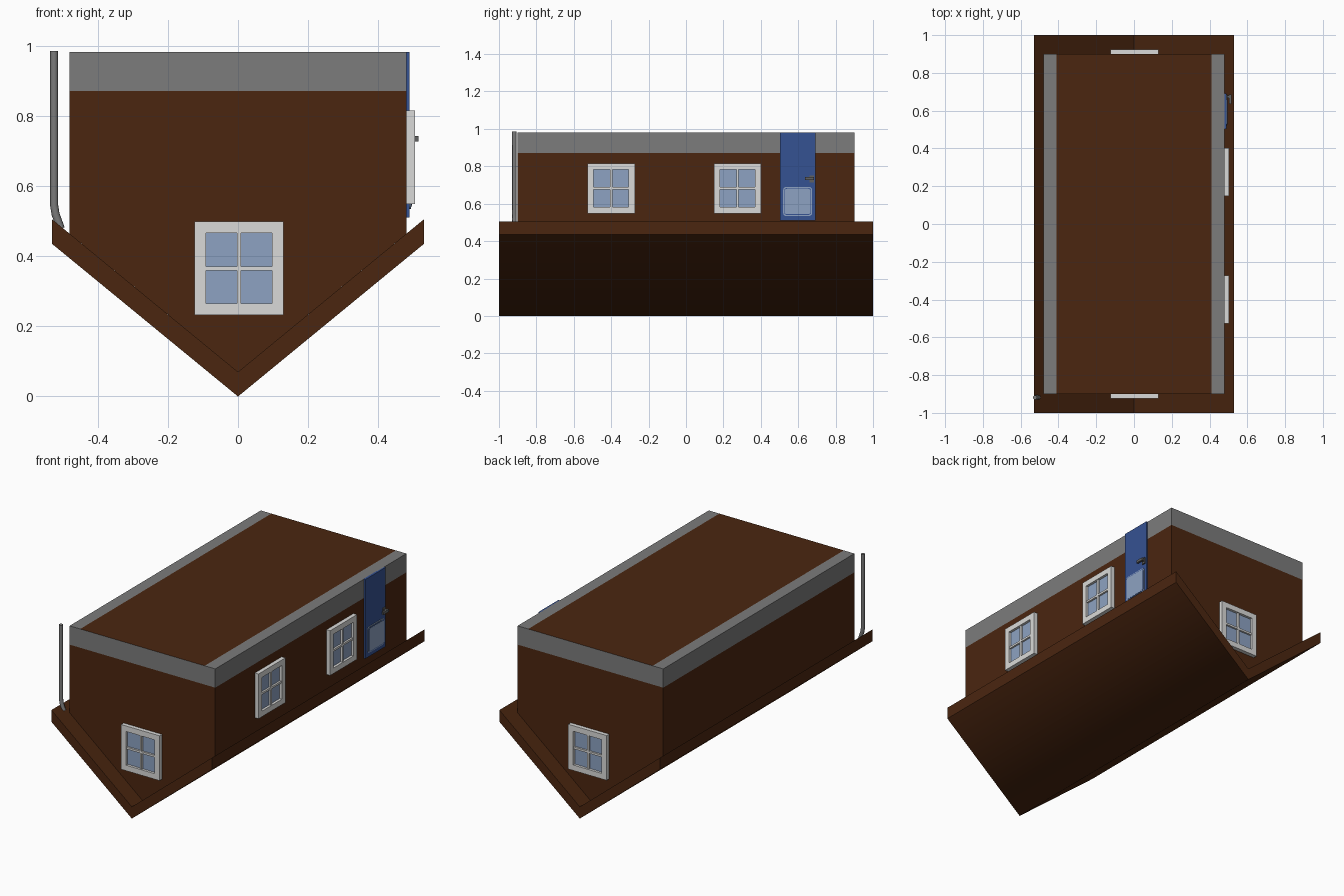
import bpy, bmesh, math
from mathutils import Matrix, Vector

if "Cube" in bpy.data.objects:
    bpy.data.objects.remove(bpy.data.objects["Cube"])


def mat(name, rgb):
    m = bpy.data.materials.new(name)
    m.diffuse_color = (*rgb, 1)
    m.use_nodes = True
    m.node_tree.nodes["Principled BSDF"].inputs["Base Color"].default_value = m.diffuse_color
    return m


BROWN = mat("brown_wood", (0.07, 0.019, 0.005))
GREY = mat("grey_stone", (0.20, 0.20, 0.20))
WHITE = mat("white_frame", (0.70, 0.70, 0.69))
GLASS = mat("blue_glass", (0.266, 0.361, 0.539))
BLUE = mat("blue_door", (0.036, 0.084, 0.29))
METAL = mat("dark_metal", (0.12, 0.12, 0.12))


def finish(name, bm, mats, matrix=None):
    bmesh.ops.recalc_face_normals(bm, faces=bm.faces)
    me = bpy.data.meshes.new(name)
    bm.to_mesh(me)
    bm.free()
    for m in mats:
        me.materials.append(m)
    ob = bpy.data.objects.new(name, me)
    bpy.context.collection.objects.link(ob)
    if matrix:
        ob.matrix_world = matrix
    return ob


def box(bm, x0, x1, y0, y1, z0, z1, mi=0):
    m = Matrix.Translation(((x0 + x1) / 2, (y0 + y1) / 2, (z0 + z1) / 2)) @ \
        Matrix.Diagonal((x1 - x0, y1 - y0, z1 - z0, 1))
    vs = bmesh.ops.create_cube(bm, size=1, matrix=m)["verts"]
    for f in {f for v in vs for f in v.link_faces}:
        f.material_index = mi


def prism(bm, pts, y0, y1):
    f = bm.faces.new([bm.verts.new((x, y0, z)) for x, z in pts])
    r = bmesh.ops.extrude_face_region(bm, geom=[f])
    bmesh.ops.translate(bm, vec=(0, y1 - y0, 0),
                        verts=[v for v in r["geom"] if isinstance(v, bmesh.types.BMVert)])


# Upside-down roof: a thick V, shaded smoothly across its ridge
bm = bmesh.new()
prism(bm, [(0, 0), (0.53, 0.435), (0.53, 0.505), (0, 0.07), (-0.53, 0.505), (-0.53, 0.435)], -1, 1)
bm.normal_update()
for f in bm.faces:
    f.smooth = abs(f.normal.y) < 0.5
for e in bm.edges:
    e.smooth = all(abs(v.co.x) < 0.01 and v.co.z < 0.01 for v in e.verts)
finish("roof", bm, [BROWN])

# House body with a grey foundation band and grey strips along the top
bm = bmesh.new()
prism(bm, [(0, 0.07), (0.48, 0.464), (0.48, 0.982), (-0.48, 0.982), (-0.48, 0.464)], -0.9, 0.9)
for co, no in (((0, 0, 0.87), (0, 0, 1)), ((0.41, 0, 0), (1, 0, 0)), ((-0.41, 0, 0), (1, 0, 0))):
    bmesh.ops.bisect_plane(bm, geom=bm.verts[:] + bm.edges[:] + bm.faces[:], plane_co=co, plane_no=no)
bmesh.ops.recalc_face_normals(bm, faces=bm.faces)
for f in bm.faces:
    c = f.calc_center_median()
    if f.normal.z > 0.9:
        f.material_index = int(abs(c.x) > 0.41)
    else:
        f.material_index = int(c.z > 0.87)
finish("house_body", bm, [BROWN, GREY])


# Four-pane windows, local outside is -y
def window(name, matrix, w=0.253, h=0.267, b=0.033, m=0.006):
    bm = bmesh.new()
    x, z = w / 2, h / 2
    for s in (-1, 1):
        box(bm, -x, x, -0.024, 0.005, *sorted((s * z, s * (z - b))))
        box(bm, *sorted((s * x, s * (x - b))), -0.024, 0.005, b - z, z - b)
        box(bm, -x + b, x - b, -0.02, 0.005, *sorted((s * m, s * m * 0.0)))
        box(bm, -m, m, -0.02, 0.005, *sorted((s * m, s * (z - b))))
    box(bm, b - x, x - b, -0.009, 0.004, b - z, z - b, 1)
    finish(name, bm, [WHITE, GLASS], matrix)


def place(x, y, z, deg):
    return Matrix.Translation((x, y, z)) @ Matrix.Rotation(math.radians(deg), 4, 'Z')


window("front_window", place(0.003, -0.9, 0.365, 0))
window("back_window", place(0.003, 0.9, 0.365, 180))
window("side_window_front", place(0.48, -0.4, 0.682, 90))
window("side_window_back", place(0.48, 0.275, 0.682, 90))


# Door on the right side with a rounded pane
def rounded_plate(bm, w, h, r, d0, d1, mi):
    pts = []
    for k, (sx, sz) in enumerate(((1, 1), (-1, 1), (-1, -1), (1, -1))):
        for i in range(4):
            a = math.radians(90 * k + 30 * i)
            pts.append((sx * (w / 2 - r) + r * math.cos(a), sz * (h / 2 - r) + r * math.sin(a)))
    old = set(bm.faces)
    prism(bm, pts, d0, d1)
    for f in set(bm.faces) - old:
        f.material_index = mi


bm = bmesh.new()
box(bm, -0.095, 0.095, -0.009, 0.004, 0.51 - 0.612, 0.982 - 0.612)
rounded_plate(bm, 0.155, 0.155, 0.015, -0.013, -0.005, 1)
rounded_plate(bm, 0.143, 0.143, 0.012, -0.015, -0.005, 0)
rounded_plate(bm, 0.136, 0.136, 0.010, -0.016, -0.005, 1)
finish("door", bm, [BLUE, GLASS], place(0.48, 0.597, 0.612, 90))

# Door handle: rose and lever
bm = bmesh.new()
box(bm, 0.48, 0.496, 0.66, 0.685, 0.713, 0.75)
box(bm, 0.494, 0.506, 0.668, 0.68, 0.726, 0.74)
box(bm, 0.504, 0.515, 0.635, 0.685, 0.726, 0.742)
finish("door_handle", bm, [METAL])

# Downspout at the front left corner, bending in to the roof
cu = bpy.data.curves.new("downspout", 'CURVE')
cu.dimensions = '3D'
cu.bevel_depth = 0.0115
cu.bevel_resolution = 2
cu.use_fill_caps = True
sp = cu.splines.new('POLY')
path = [(-0.524, 0.985), (-0.524, 0.545), (-0.52, 0.52), (-0.505, 0.478)]
sp.points.add(len(path) - 1)
for p, (x, z) in zip(sp.points, path):
    p.co = (x, -0.918, z, 1)
cu.materials.append(GREY)
bpy.context.collection.objects.link(bpy.data.objects.new("downspout", cu))
